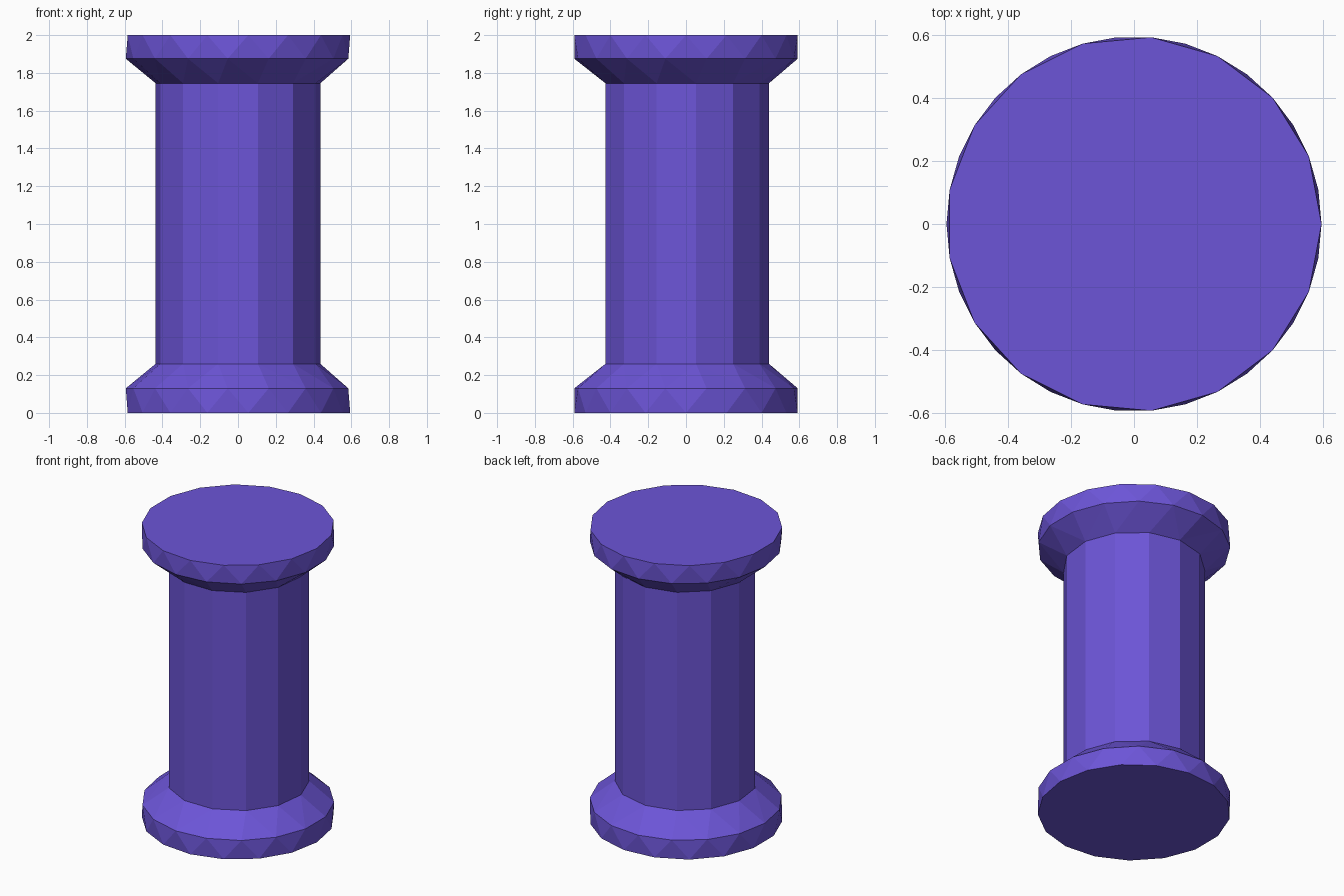
import bpy, bmesh
from math import cos, sin, tau

if "Cube" in bpy.data.objects:
    bpy.data.objects.remove(bpy.data.objects["Cube"])

# Rings of the spool: height, radius, number of sides, phase (fraction of a side)
RINGS = [
    (0.00, 0.594, 17, 0.0),
    (0.13, 0.594, 17, 0.5),
    (0.26, 0.439, 13, 0.25),
    (1.745, 0.439, 13, 0.25),
    (1.875, 0.594, 17, 0.5),
    (2.00, 0.594, 17, 0.0),
]


def make_ring(bm, z, radius, sides, phase):
    angles = [tau * (i + phase) / sides for i in range(sides)]
    return [(a, bm.verts.new((radius * cos(a), radius * sin(a), z))) for a in angles]


def bridge(bm, low, high):
    """Join two rings with a band of triangles, stepping by angle."""
    low = low + [(low[0][0] + tau, low[0][1])]
    high = high + [(high[0][0] + tau, high[0][1])]
    i = j = 0
    while i < len(low) - 1 or j < len(high) - 1:
        step_low = j == len(high) - 1 or (
            i < len(low) - 1 and low[i + 1][0] <= high[j + 1][0])
        if step_low:
            bm.faces.new((low[i][1], low[i + 1][1], high[j][1]))
            i += 1
        else:
            bm.faces.new((low[i][1], high[j + 1][1], high[j][1]))
            j += 1


bm = bmesh.new()
rings = [make_ring(bm, *r) for r in RINGS]

# Flanges, tapers and barrel
for low, high in zip(rings, rings[1:]):
    bridge(bm, low, high)

# Flat end caps
bm.faces.new([v for _, v in reversed(rings[0])])
bm.faces.new([v for _, v in rings[-1]])
bmesh.ops.recalc_face_normals(bm, faces=bm.faces)

mesh = bpy.data.meshes.new("spool")
bm.to_mesh(mesh)
bm.free()
spool = bpy.data.objects.new("spool", mesh)
bpy.context.collection.objects.link(spool)

# Violet colour
violet = bpy.data.materials.new("violet")
violet.diffuse_color = (0.15, 0.09, 0.68, 1)
violet.use_nodes = True
violet.node_tree.nodes["Principled BSDF"].inputs["Base Color"].default_value = violet.diffuse_color
mesh.materials.append(violet)
